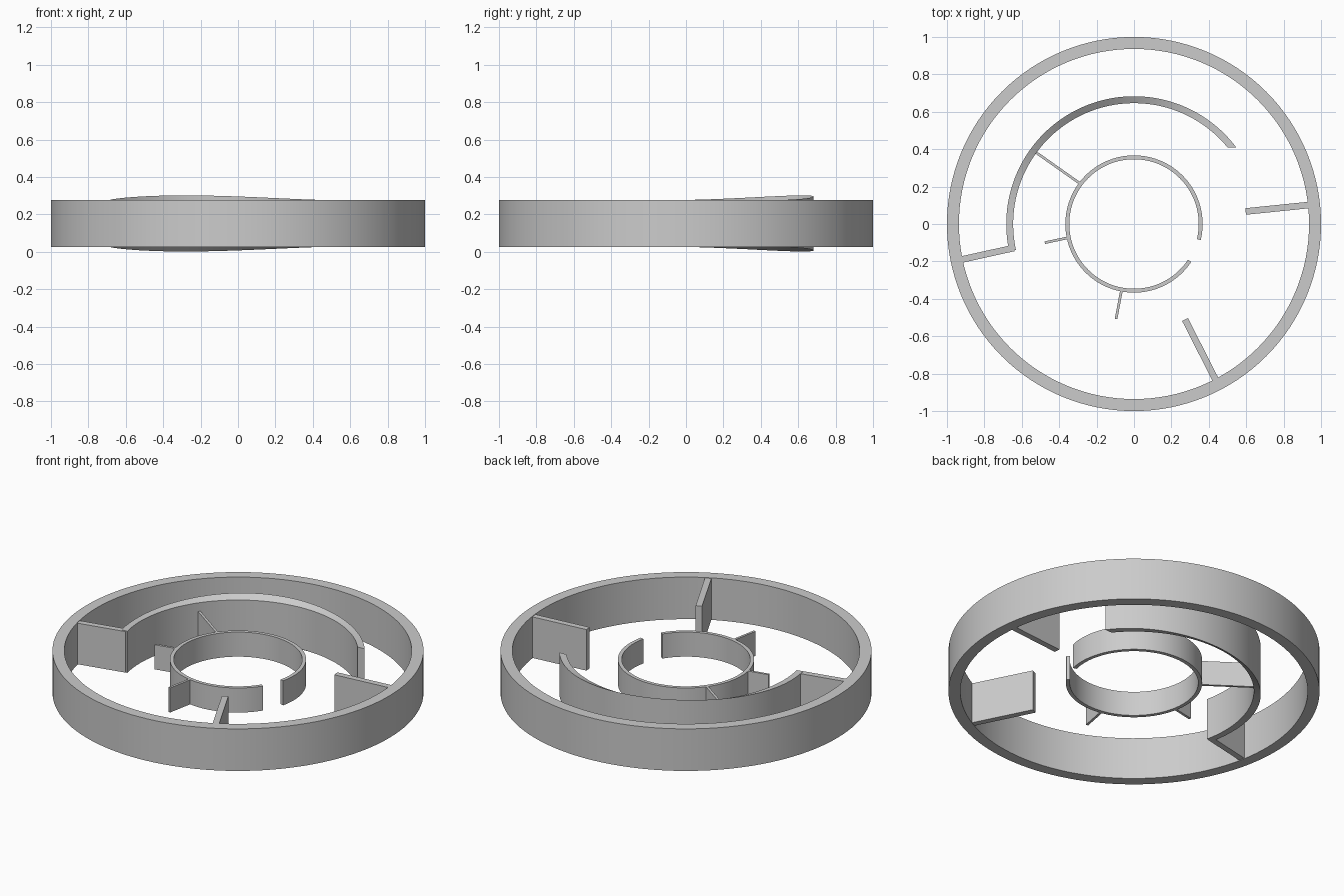
import bpy, bmesh
from math import radians, cos, sin, pi
from mathutils import Vector

if "Cube" in bpy.data.objects:
    bpy.data.objects.remove(bpy.data.objects["Cube"])

MID = 0.152  # mid-height shared by all parts


def finish(name, bm):
    bmesh.ops.recalc_face_normals(bm, faces=bm.faces)
    mesh = bpy.data.meshes.new(name)
    bm.to_mesh(mesh)
    bm.free()
    obj = bpy.data.objects.new(name, mesh)
    bpy.context.collection.objects.link(obj)
    bpy.ops.object.select_all(action='DESELECT')
    obj.select_set(True)
    bpy.context.view_layer.objects.active = obj
    bpy.ops.object.shade_smooth_by_angle(angle=radians(30))


def band(name, r_in, r_out, inner, outer, half, steps=128, bulge=0.0):
    """Curved wall; inner / outer are (start, end) angles in degrees."""
    bm = bmesh.new()
    closed = outer[1] - outer[0] >= 360
    loops = []
    for i in range(steps if closed else steps + 1):
        t = i / steps
        ai = radians(inner[0] + (inner[1] - inner[0]) * t)
        ao = radians(outer[0] + (outer[1] - outer[0]) * t)
        h = half + bulge * sin(pi * t) ** 2
        loops.append([bm.verts.new((r * cos(a), r * sin(a), MID + z))
                      for r, a, z in ((r_in, ai, -half), (r_out, ao, -h),
                                      (r_out, ao, h), (r_in, ai, half))])
    for i in range(steps):
        a, b = loops[i], loops[(i + 1) % len(loops)]
        for k in range(4):
            m = (k + 1) % 4
            bm.faces.new((a[k], b[k], b[m], a[m]))
    if not closed:
        bm.faces.new(loops[0])
        bm.faces.new(loops[-1])
    finish(name, bm)


def vane(name, p, q, thick, half):
    """Upright plate between two plan points."""
    p, q = Vector(p), Vector(q)
    d = (q - p).normalized()
    n = Vector((-d.y, d.x)) * thick / 2
    bm = bmesh.new()
    low = [bm.verts.new((c.x, c.y, MID - half)) for c in (p - n, q - n, q + n, p + n)]
    face = bm.faces.new(low)
    top = bmesh.ops.extrude_face_region(bm, geom=[face])['geom']
    bmesh.ops.translate(bm, vec=(0, 0, 2 * half),
                        verts=[v for v in top if isinstance(v, bmesh.types.BMVert)])
    finish(name, bm)


# Concentric walls
band("outer_ring", 0.936, 1.0, (0, 360), (0, 360), 0.125)
band("middle_arc", 0.646, 0.683, (39.2, 192.5), (36.9, 192), 0.124, 96, 0.026)
band("inner_ring", 0.346, 0.367, (-13.5, -13.5 + 340), (-13.5, -13.5 + 340), 0.073)

# Plates reaching in from the outer ring
for name, p, q in (("right_vane", (0.597, 0.067), (0.95, 0.103)),
                   ("front_vane", (0.273, -0.511), (0.438, -0.836)),
                   ("left_vane", (-0.641, -0.128), (-0.94, -0.194))):
    vane(name, p, q, 0.035, 0.122)

# Thin fins reaching out from the inner ring
for name, p, q in (("link_fin", (-0.285, 0.214), (-0.53, 0.387)),
                   ("left_fin", (-0.35, -0.073), (-0.477, -0.1)),
                   ("front_fin", (-0.066, -0.35), (-0.096, -0.508))):
    vane(name, p, q, 0.014, 0.073)
